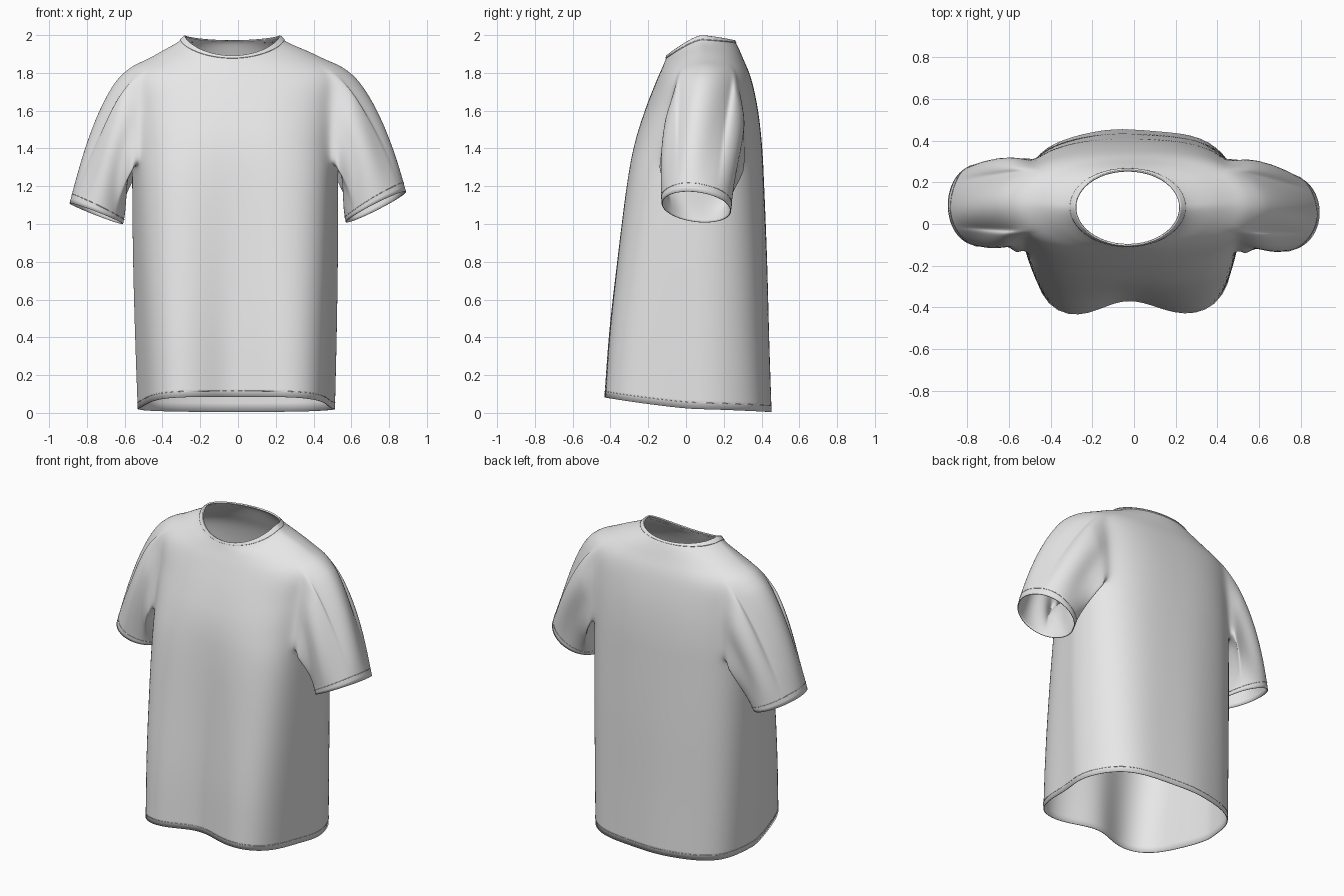
import bpy, bmesh, math
from mathutils import Vector

if "Cube" in bpy.data.objects:
    bpy.data.objects.remove(bpy.data.objects["Cube"])

N, SUB = 72, 4              # columns round the body, rows per key ring
ARM_LO, ARM_HI = 14, 26     # armhole rows
ARM_F, ARM_B = 6, 8         # armhole columns towards front and back

fabric = bpy.data.materials.new("light_grey_fabric")
fabric.diffuse_color = (0.8, 0.8, 0.8, 1)
fabric.use_nodes = True
fabric.node_tree.nodes["Principled BSDF"].inputs["Base Color"].default_value = fabric.diffuse_color

# Key rings from hem to neck:
# centre x, half width, front y, back y, mid y, front z, side z, back z, front/back squareness, front dip, front taper
KEYS = [
    (-.010, .520, -.452, .450, .06, .085, .020, .005, 4.6, 2.7, .085, .14),
    (-.012, .532, -.424, .438, .06, .430, .400, .390, 4.5, 2.7, .070, .14),
    (-.014, .541, -.380, .428, .06, .800, .800, .800, 4.2, 2.7, .050, .13),
    (-.015, .545, -.326, .413, .07, 1.20, 1.20, 1.20, 3.8, 2.7, .025, .11),
    (-.015, .543, -.281, .402, .08, 1.42, 1.42, 1.42, 3.2, 2.7, .010, .08),
    (-.012, .550, -.222, .380, .09, 1.60, 1.62, 1.61, 2.7, 2.6, .004, .04),
    (-.010, .550, -.160, .345, .09, 1.75, 1.81, 1.77, 2.4, 2.5, 0, 0),
    (-.012, .430, -.125, .305, .09, 1.83, 1.893, 1.87, 2.2, 2.3, 0, 0),
    (-.028, .300, -.110, .272, .08, 1.866, 1.957, 1.945, 2.0, 2.1, 0, 0),
    (-.030, .250, -.100, .255, .08, 1.890, 1.996, 1.970, 2.0, 2.0, 0, 0),
]


def ring(s):
    """Smoothly interpolated ring parameters."""
    i = min(int(s), len(KEYS) - 2)
    u = s - i
    b, c = KEYS[i], KEYS[i + 1]
    a = KEYS[i - 1] if i else [2 * p - q for p, q in zip(b, c)]
    d = KEYS[i + 2] if i + 2 < len(KEYS) else [2 * q - p for p, q in zip(b, c)]
    return [.5 * (2 * q + (r - p) * u + (2 * p - 5 * q + 4 * r - t) * u * u
                  + (3 * q - p - 3 * r + t) * u ** 3) for p, q, r, t in zip(a, b, c, d)]


def body_point(s, t):
    cx, hw, yf, yb, ym, zf, zs, zb, pf, pb, dip, taper = ring(s)
    c, n = math.cos(t), math.sin(t)
    p = pf if n < 0 else pb
    r = (abs(c) ** p + abs(n) ** p) ** (-1 / p)
    v = abs(n) * r
    x = hw * c * r
    if n < 0:
        x *= 1 - taper * v
        y = ym - (ym - yf) * v + dip * math.exp(-(x / .18) ** 2) * v
    else:
        y = ym + (yb - ym) * v
    z = zs + ((zf if n < 0 else zb) - zs) * v ** 1.3
    # soft vertical waves in the lower cloth
    w = .004 * math.sin(8 * t + .6) * max(0, 1 - s / 4.5)
    return Vector((cx + x + w * c, y + w * n, z))


def loft(bm, rows, skip=lambda i, j: False):
    n = len(rows[0])
    for i in range(len(rows) - 1):
        for j in range(n):
            if not skip(i, j):
                k = (j + 1) % n
                bm.faces.new((rows[i][j], rows[i][k], rows[i + 1][k], rows[i + 1][j]))


def finish(bm, name, thick, offset):
    me = bpy.data.meshes.new(name)
    bm.to_mesh(me)
    bm.free()
    me.materials.append(fabric)
    me.polygons.foreach_set("use_smooth", [True] * len(me.polygons))
    ob = bpy.data.objects.new(name, me)
    bpy.context.collection.objects.link(ob)
    sub = ob.modifiers.new("smooth", 'SUBSURF')
    sub.levels = sub.render_levels = 1
    sol = ob.modifiers.new("cloth", 'SOLIDIFY')
    sol.thickness, sol.offset = thick, offset
    return ob


def stitch(name, pts):
    """Thin raised seam along a closed loop."""
    cu = bpy.data.curves.new(name, 'CURVE')
    cu.dimensions = '3D'
    cu.bevel_depth, cu.bevel_resolution = .0015, 1
    sp = cu.splines.new('POLY')
    sp.points.add(len(pts) - 1)
    for q, p in zip(sp.points, pts):
        q.co = (*p, 1)
    sp.use_cyclic_u = True
    cu.materials.append(fabric)
    bpy.context.collection.objects.link(bpy.data.objects.new(name, cu))


ANG = [2 * math.pi * j / N for j in range(N)]


def in_armhole(i, j):
    right = j < ARM_B or j >= N - ARM_F
    left = -ARM_B <= j - N // 2 < ARM_F
    return ARM_LO <= i < ARM_HI and (right or left)


# Body with two armholes
bm = bmesh.new()
last = (len(KEYS) - 1) * SUB
rows = [[bm.verts.new(body_point(i / SUB, t)) for t in ANG] for i in range(last + 1)]
loft(bm, rows, in_armhole)
soft = []


def sleeve(side, cuff, out, across, label):
    """Tube from the armhole edge to a tilted oval cuff."""
    mid = 0 if side > 0 else N // 2
    edge = {(i, (mid + side * k) % N) for i in range(ARM_LO, ARM_HI + 1)
            for k in range(-ARM_F, ARM_B + 1)
            if i in (ARM_LO, ARM_HI) or k in (-ARM_F, ARM_B)}

    def angle(v):
        return math.atan2((v.co.y - .1) / .2, (v.co.z - 1.58) / .25)
    loop = sorted((rows[i][j] for i, j in edge), key=angle)
    angs = [angle(v) for v in loop]
    rings, steps = [loop], 16
    seam = []
    for m in range(1, steps + 1):
        u = m / steps
        h10, h11 = u * (1 - u) ** 2, u * u * (u - 1)
        h01 = u * u * (3 - 2 * u)
        new = []
        for v, a in zip(loop, angs):
            h = .5 + .5 * math.cos(a)
            rad = out * math.cos(a) + across * math.sin(a)
            t0 = Vector((side * (.16 + .34 * h), .14 * math.sin(a), -.12 + .07 * h))
            t1 = Vector((side * (.1 + .1 * h), -.06 * max(0, math.sin(a)), -.35 - .35 * h))
            p = v.co * (1 - h01) + (cuff + rad) * h01 + t0 * h10 + t1 * h11
            # gentle folds along the sleeve
            p += rad.normalized() * .011 * math.sin(5 * a + 1 + 2 * u) * math.sin(math.pi * u)
            new.append(bm.verts.new(p))
        rings.append(new)
        if m == steps - 1:
            seam = [v.co.copy() for v in new]
    loft(bm, rings)
    for r in rings[:4]:
        soft.extend(r)
    stitch(label, seam)


sleeve(1, Vector((.73, .055, 1.09)), Vector((.16, 0, .08)), Vector((0, .185, -.02)), "right_cuff_stitch")
sleeve(-1, Vector((-.75, .09, 1.055)), Vector((-.142, 0, .055)), Vector((0, .195, -.01)), "left_cuff_stitch")

# Drop loose armhole vertices, relax the armhole seam and face outward
bmesh.ops.delete(bm, geom=[v for v in bm.verts if not v.link_faces], context='VERTS')
for _ in range(4):
    bmesh.ops.smooth_vert(bm, verts=soft, factor=.5, use_axis_x=True, use_axis_y=True, use_axis_z=True)
bmesh.ops.recalc_face_normals(bm, faces=bm.faces[:])
bm.normal_update()
low = min(bm.faces, key=lambda f: f.calc_center_median().y)
if low.normal.y > 0:
    bmesh.ops.reverse_faces(bm, faces=bm.faces[:])
finish(bm, "shirt_body_and_sleeves", .005, -1)

# Collar band
bm = bmesh.new()
loft(bm, [[bm.verts.new(body_point(8.4 + .6 * k / 4, t)) for t in ANG] for k in range(5)])
finish(bm, "collar_band", .010, 0)

# Hem seam
stitch("hem_stitch", [body_point(.09, t) for t in ANG])
